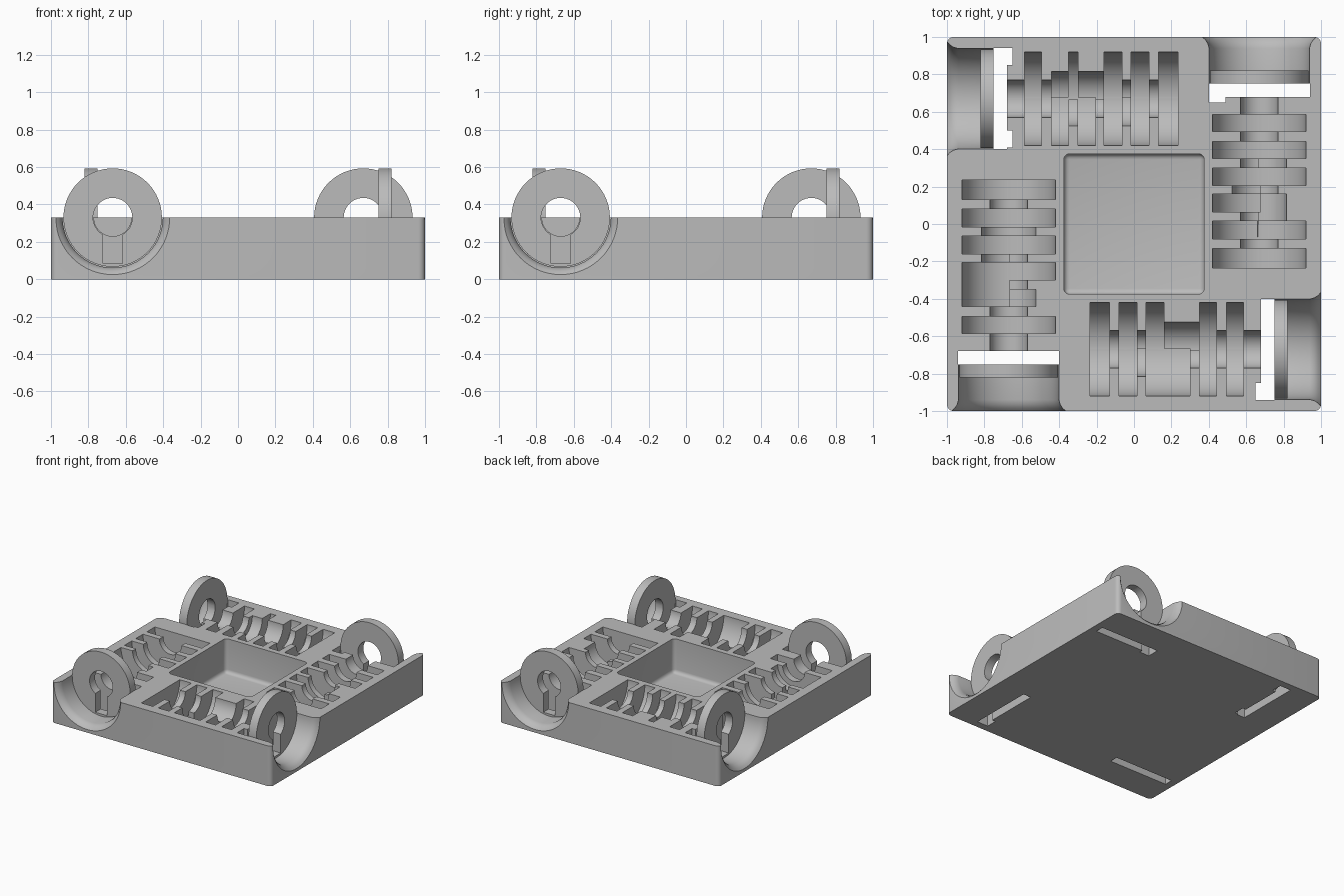
import bpy, bmesh
from math import radians, cos, sin
from mathutils import Matrix, Vector

if "Cube" in bpy.data.objects:
    bpy.data.objects.remove(bpy.data.objects["Cube"])

HEIGHT = 0.33
AXIS_X = -0.67        # lateral offset of each channel axis
SHAFT_R, DISC_R, WIDE_R = 0.1, 0.25, 0.145

grey = bpy.data.materials.new("plain_grey")
grey.use_nodes = True
grey.diffuse_color = (0.5, 0.5, 0.5, 1)
grey.node_tree.nodes["Principled BSDF"].inputs["Base Color"].default_value = (0.5, 0.5, 0.5, 1)


def make(name, bm):
    bmesh.ops.recalc_face_normals(bm, faces=bm.faces)
    mesh = bpy.data.meshes.new(name)
    bm.to_mesh(mesh)
    bm.free()
    mesh.materials.append(grey)
    obj = bpy.data.objects.new(name, mesh)
    bpy.context.collection.objects.link(obj)
    return obj


def box(name, lo, hi, matrix=Matrix()):
    lo, hi = Vector(lo), Vector(hi)
    bm = bmesh.new()
    bmesh.ops.create_cube(bm, size=1, matrix=matrix @ Matrix.Translation((lo + hi) / 2)
                          @ Matrix.Diagonal((*(hi - lo), 1)))
    return make(name, bm)


def lathe(name, profile, matrix, start=0, sweep=360, steps=64):
    """Revolve (y, radius) points about the y axis, closed down to the axis."""
    bm = bmesh.new()
    points = [(profile[0][0], 0)] + profile + [(profile[-1][0], 0)]
    full = sweep == 360
    rings = []
    for i in range(steps if full else steps + 1):
        a = radians(start + sweep * i / steps)
        rings.append([bm.verts.new(matrix @ Vector((r * cos(a), y, r * sin(a)))) for y, r in points])
    pairs = list(zip(rings, rings[1:])) + ([(rings[-1], rings[0])] if full else [])
    for a, b in pairs:
        for j in range(len(points) - 1):
            bm.faces.new((a[j], a[j + 1], b[j + 1], b[j]))
    if not full:
        bm.faces.new(rings[0])
        bm.faces.new(rings[-1])
    bmesh.ops.remove_doubles(bm, verts=bm.verts, dist=1e-5)
    return make(name, bm)


def activate(obj):
    bpy.ops.object.select_all(action="DESELECT")
    obj.select_set(True)
    bpy.context.view_layer.objects.active = obj


def cut(obj, cutter):
    cutter.hide_render = True
    mod = obj.modifiers.new("cut", "BOOLEAN")
    mod.operation, mod.solver, mod.object = "DIFFERENCE", "EXACT", cutter
    activate(obj)
    bpy.ops.object.modifier_apply(modifier=mod.name)
    bpy.data.objects.remove(cutter)


def bevel(obj, width, choose, segments=4):
    bm = bmesh.new()
    bm.from_mesh(obj.data)
    bmesh.ops.bevel(bm, geom=[e for e in bm.edges if choose(e)], offset=width,
                    segments=segments, profile=0.5, affect="EDGES")
    bm.to_mesh(obj.data)
    bm.free()


def upright(e):
    return abs(e.verts[0].co.z - e.verts[1].co.z) > 0.1


# Square tray with rounded corners
tray = box("tray", (-1, -1, 0), (1, 1, HEIGHT))
bevel(tray, 0.035, upright)

# Central pocket with soft corners and floor edge
pocket = box("pocket", (-0.375, -0.375, 0.05), (0.375, 0.375, 0.5))
bevel(pocket, 0.03, lambda e: upright(e) or max(v.co.z for v in e.verts) < 0.1)
cut(tray, pocket)

# Disc slots along a channel, and the ribs between them
DISCS = [(-0.585, -0.495), (-0.44, -0.35), (-0.30, -0.205),
         (-0.16, -0.065), (-0.015, 0.08), (0.13, 0.235)]
RIBS = [(a[1], b[0]) for a, b in zip(DISCS, DISCS[1:])]

# Per channel and side: slots left shallow, ribs cut wide, ribs cut fully
CHANNELS = [
    {"left": ((), (2, 3), (1,)), "right": ((1,), (3,), ())},
    {"left": ((), (3,), (2,)), "right": ((2,), (1, 2), ())},
    {"left": ((3,), (1, 3), ()), "right": ((), (2,), ())},
    {"left": ((1, 2), (2,), (1,)), "right": ((), (1, 3), ())},
]
# Small through notches beside the wheel slot: lateral ranges
NOTCHES = [[], [(-0.27, -0.18)], [(0.18, 0.27)], [(-0.27, -0.18), (0.17, 0.26)]]


def side_profile(shallow, wide, deep):
    profile = [(-0.72, SHAFT_R)]

    def step(span, r):
        profile.extend([(span[0], profile[-1][1]), (span[0], r), (span[1], r)])

    for i, span in enumerate(DISCS):
        step(span, WIDE_R if i in shallow else DISC_R)
        if i < len(RIBS):
            step(RIBS[i], DISC_R if i in deep else WIDE_R if i in wide else SHAFT_R)
    # Drop repeated points where neighbouring steps share a radius
    return [p for i, p in enumerate(profile) if i == 0 or p != profile[i - 1]]


for k, sides in enumerate(CHANNELS):
    turn = Matrix.Rotation(radians(90 * k), 4, "Z")
    place = turn @ Matrix.Translation((AXIS_X, 0, HEIGHT))
    # Flared scoop at the outer wall
    scoop = [(-1.05, 0.31), (-1.0, 0.305), (-0.985, 0.288), (-0.965, 0.275), (-0.94, 0.268), (-0.74, 0.268)]
    cut(tray, lathe("scoop", scoop, place))
    # Through slot behind the wheel, with notches
    cut(tray, box("slot", (-0.27, -0.75, -0.5), (0.27, -0.68, 0.3), place))
    for a, b in NOTCHES[k]:
        cut(tray, box("notch", (a, -0.7, -0.5), (b, -0.65, 0.3), place))
    # Stepped half-round channel, one side at a time
    for side, start in (("left", 90), ("right", 268)):
        cut(tray, lathe(side, side_profile(*sides[side]), place, start, 182, 40))

# Keyhole wheel, turned into each scoop
home = Matrix.Translation((AXIS_X, 0, HEIGHT))
wheel = lathe("front_wheel", [(-0.82, 0.263), (-0.75, 0.263)], home)
cut(wheel, lathe("hole", [(-0.9, 0.105), (-0.7, 0.105)], home, steps=48))
cut(wheel, box("key_slot", (-0.053, -0.9, -0.245), (0.053, -0.7, 0), home))

for obj in (tray, wheel):
    activate(obj)
    bpy.ops.object.shade_smooth_by_angle(angle=radians(30))

for k, name in enumerate(("right_wheel", "back_wheel", "left_wheel"), 1):
    copy = bpy.data.objects.new(name, wheel.data)
    copy.rotation_euler.z = radians(90 * k)
    bpy.context.collection.objects.link(copy)
